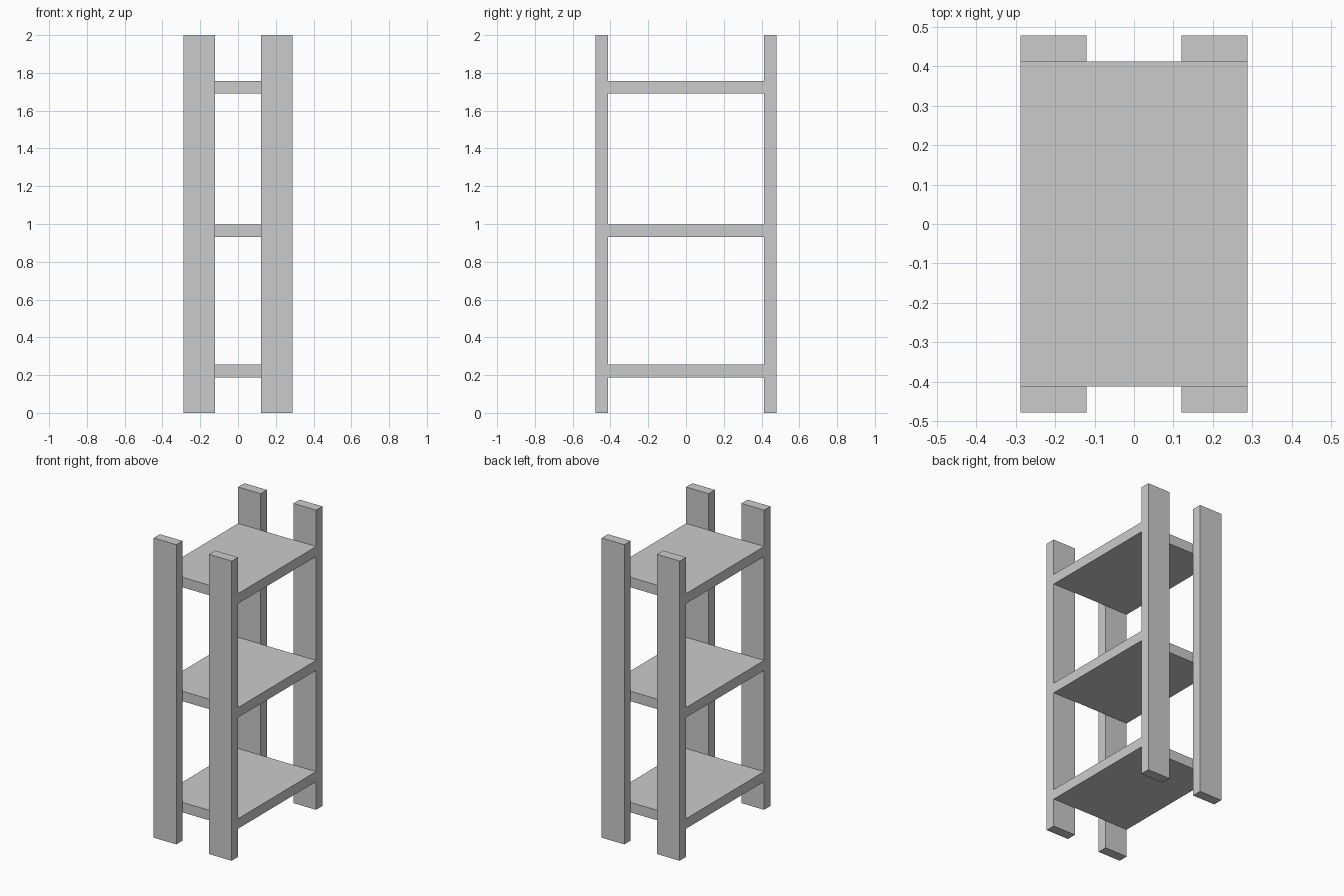
import bpy

cube = bpy.data.objects.get("Cube")
if cube:
    bpy.data.objects.remove(cube, do_unlink=True)

# One plain grey for the whole rack
grey = bpy.data.materials.new("light_grey")
grey.use_nodes = True
colour = (0.6, 0.6, 0.6, 1.0)
grey.diffuse_color = colour
for node in grey.node_tree.nodes:
    if node.type == 'BSDF_PRINCIPLED':
        node.inputs["Base Color"].default_value = colour


def box(name, low, high):
    """Add a box spanning two opposite corners."""
    centre = [(a + b) / 2 for a, b in zip(low, high)]
    bpy.ops.mesh.primitive_cube_add(size=1, location=centre)
    obj = bpy.context.object
    obj.name = name
    obj.scale = [b - a for a, b in zip(low, high)]
    bpy.ops.object.transform_apply(location=False, rotation=False, scale=True)
    obj.data.materials.append(grey)
    return obj


HALF_WIDTH, HALF_DEPTH = 0.288, 0.478
POST_INNER_X, SHELF_HALF_DEPTH = 0.121, 0.412
SHELF_THICKNESS = 0.067

# Four flat upright posts, one at each corner
for x_name, x_sides in (("left", (POST_INNER_X, HALF_WIDTH)),
                        ("right", (-HALF_WIDTH, -POST_INNER_X))):
    for y_name, y_sides in (("front", (-HALF_DEPTH, -SHELF_HALF_DEPTH)),
                            ("back", (SHELF_HALF_DEPTH, HALF_DEPTH))):
        box(f"{y_name}_{x_name}_post",
            (x_sides[0], y_sides[0], 0), (x_sides[1], y_sides[1], 2))

# Three shelves held between the front and back posts
for name, top in (("lower", 0.255), ("middle", 0.997), ("upper", 1.757)):
    box(f"{name}_shelf",
        (-HALF_WIDTH, -SHELF_HALF_DEPTH, top - SHELF_THICKNESS),
        (HALF_WIDTH, SHELF_HALF_DEPTH, top))
